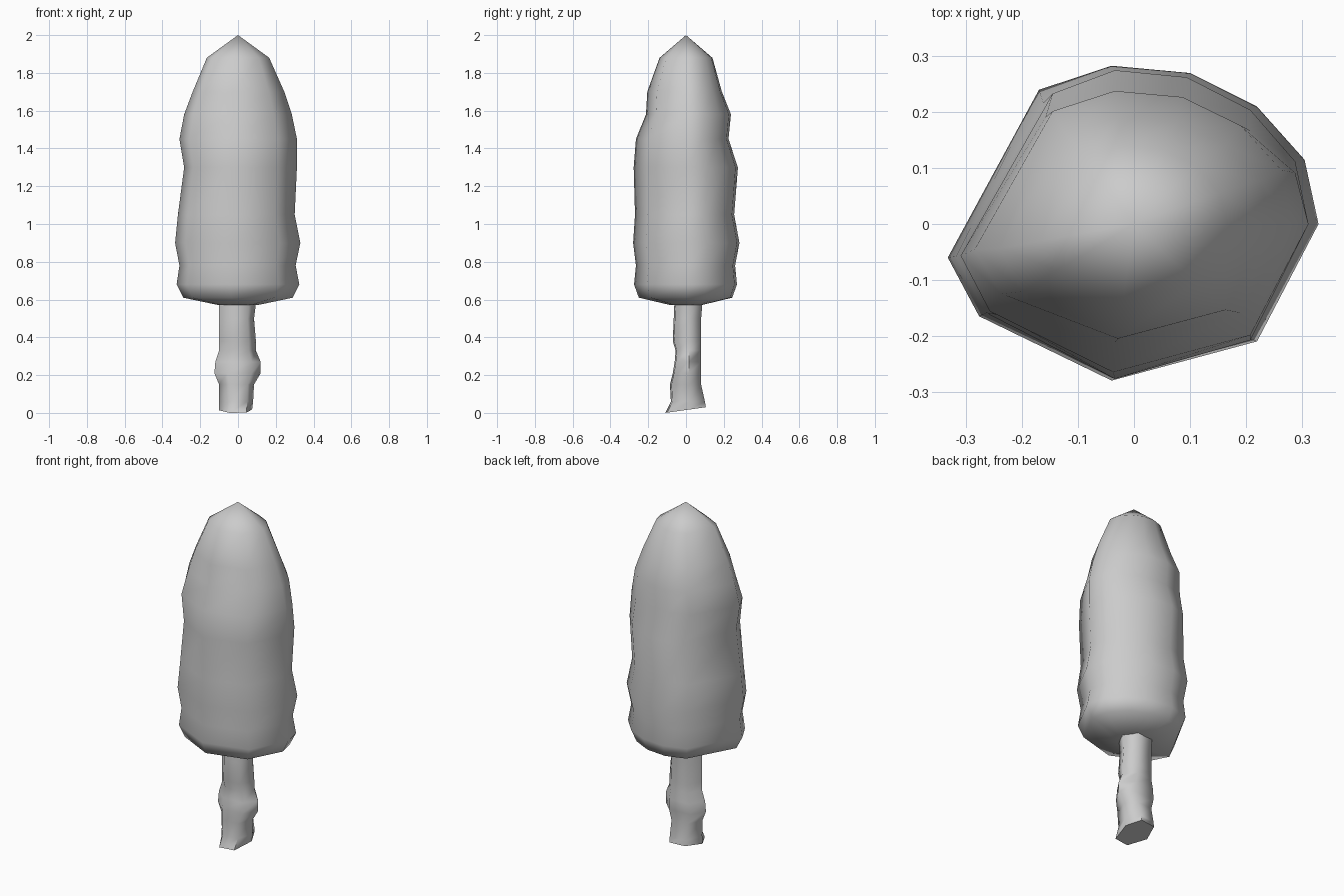
import bpy, bmesh

if "Cube" in bpy.data.objects:
    bpy.data.objects.remove(bpy.data.objects["Cube"])


def loft(name, outline, rings, tip=None, base_tilt=None):
    """Skin an outline through rings of (z, xmin, xmax, ymin, ymax)."""
    bm = bmesh.new()
    ax, bx = min(p[0] for p in outline), max(p[0] for p in outline)
    ay, by = min(p[1] for p in outline), max(p[1] for p in outline)
    loops = []
    for i, (z, x0, x1, y0, y1) in enumerate(rings):
        loop = []
        for px, py in outline:
            x = px / bx * x1 if px > 0 else px / ax * x0
            y = py / by * y1 if py > 0 else py / ay * y0
            h = z
            if i == 0 and base_tilt:
                h += base_tilt * (y - y0) / (y1 - y0)
            loop.append(bm.verts.new((x, y, h)))
        loops.append(loop)
    n = len(outline)
    for a, b in zip(loops, loops[1:]):
        for i in range(n):
            j = (i + 1) % n
            bm.faces.new((a[i], a[j], b[j], b[i]))
    bm.faces.new(loops[0][::-1])
    if tip:
        t = bm.verts.new(tip)
        for i in range(n):
            bm.faces.new((loops[-1][i], loops[-1][(i + 1) % n], t))
    else:
        bm.faces.new(loops[-1])
    bmesh.ops.recalc_face_normals(bm, faces=bm.faces)
    me = bpy.data.meshes.new(name)
    bm.to_mesh(me)
    bm.free()
    ob = bpy.data.objects.new(name, me)
    bpy.context.collection.objects.link(ob)
    bpy.ops.object.select_all(action='DESELECT')
    ob.select_set(True)
    bpy.context.view_layer.objects.active = ob
    bpy.ops.object.shade_smooth_by_angle(angle=1.2)
    return ob


# Tall lumpy foliage with an uneven, flat-sided outline
crown_outline = [(0.33, 0), (0.305, 0.115), (0.22, 0.21), (0.10, 0.27),
                 (-0.04, 0.283), (-0.17, 0.24), (-0.333, -0.06),
                 (-0.277, -0.165), (-0.04, -0.28), (0.22, -0.21)]
crown_rings = [
    (0.57, -0.10, 0.10, -0.08, 0.08),
    (0.61, -0.29, 0.29, -0.25, 0.245),
    (0.68, -0.325, 0.325, -0.275, 0.27),
    (0.78, -0.31, 0.305, -0.265, 0.26),
    (0.90, -0.333, 0.33, -0.28, 0.283),
    (1.05, -0.318, 0.30, -0.27, 0.255),
    (1.30, -0.285, 0.312, -0.277, 0.275),
    (1.45, -0.31, 0.312, -0.265, 0.225),
    (1.58, -0.285, 0.285, -0.212, 0.238),
    (1.70, -0.24, 0.245, -0.205, 0.19),
    (1.88, -0.165, 0.165, -0.14, 0.14)]
loft("foliage", crown_outline, crown_rings, tip=(0, 0, 2))

# Knobbly six-sided trunk with a slanted base
trunk_outline = [(1, 0.2), (0.45, 1), (-0.6, 0.9), (-1, -0.1),
                 (-0.45, -1), (0.6, -0.9)]
trunk_rings = [
    (0.00, -0.10, 0.075, -0.11, 0.105),
    (0.06, -0.10, 0.08, -0.08, 0.10),
    (0.15, -0.10, 0.085, -0.085, 0.08),
    (0.21, -0.125, 0.12, -0.07, 0.08),
    (0.27, -0.12, 0.12, -0.06, 0.08),
    (0.33, -0.10, 0.095, -0.055, 0.08),
    (0.38, -0.10, 0.095, -0.07, 0.08),
    (0.50, -0.10, 0.085, -0.065, 0.08),
    (0.62, -0.10, 0.10, -0.06, 0.09)]
loft("trunk", trunk_outline, trunk_rings, base_tilt=0.03)
